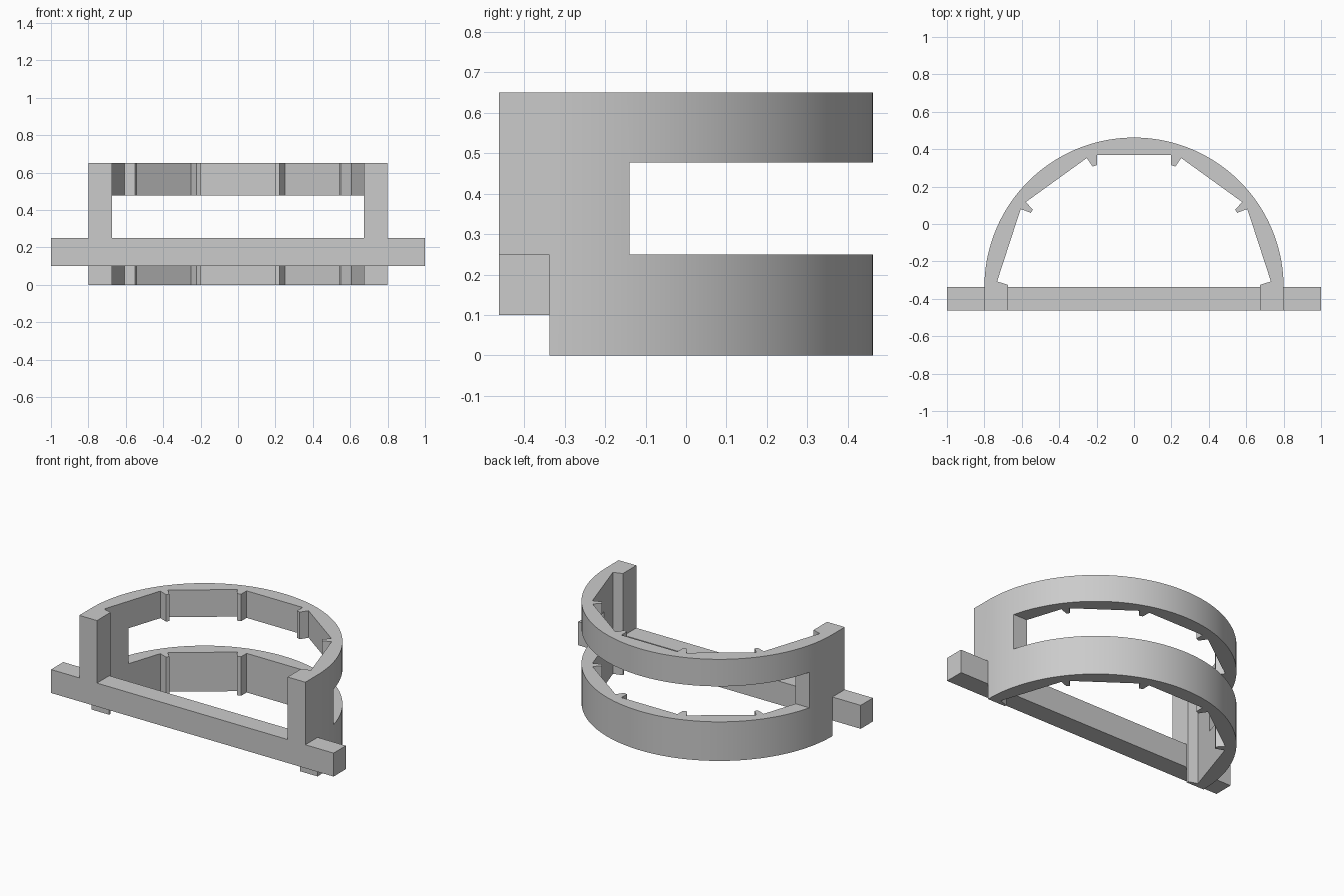
import bpy, bmesh, math

if "Cube" in bpy.data.objects:
    bpy.data.objects.remove(bpy.data.objects["Cube"], do_unlink=True)

grey = bpy.data.materials.new("light_grey")
grey.use_nodes = True
grey.diffuse_color = (0.6, 0.6, 0.6, 1)
grey.node_tree.nodes["Principled BSDF"].inputs["Base Color"].default_value = (0.6, 0.6, 0.6, 1)

FRONT, MID, RADIUS = -0.462, -0.338, 0.8
HEIGHT = 0.65


def prism(name, outline, z0, z1):
    """Extrude a closed outline in the xy plane between two heights."""
    bm = bmesh.new()
    face = bm.faces.new([bm.verts.new((x, y, z0)) for x, y in outline])
    top = bmesh.ops.extrude_face_region(bm, geom=[face])["geom"]
    for v in top:
        if isinstance(v, bmesh.types.BMVert):
            v.co.z = z1
    bmesh.ops.recalc_face_normals(bm, faces=bm.faces)
    mesh = bpy.data.meshes.new(name)
    bm.to_mesh(mesh)
    bm.free()
    mesh.materials.append(grey)
    obj = bpy.data.objects.new(name, mesh)
    bpy.context.collection.objects.link(obj)
    return obj


def box(name, x, y0, y1, z0, z1):
    return prism(name, [(-x, y0), (x, y0), (x, y1), (-x, y1)], z0, z1)


def combine(target, other, operation):
    """Apply a boolean, then discard the helper solid."""
    mod = target.modifiers.new(operation, 'BOOLEAN')
    mod.operation, mod.solver, mod.object = operation, 'EXACT', other
    bpy.context.view_layer.objects.active = target
    bpy.ops.object.modifier_apply(modifier=mod.name)
    bpy.data.objects.remove(other, do_unlink=True)


# Arched frame: round outside, straight panels and small clips inside
steps = 72
arc = [(RADIUS * math.cos(math.pi * i / steps), MID + RADIUS * math.sin(math.pi * i / steps))
       for i in range(steps + 1)]
inner = [(0.675, FRONT), (0.675, -0.325), (0.732, -0.307), (0.606, 0.08),
         (0.552, 0.06), (0.54, 0.077), (0.579, 0.117), (0.252, 0.353),
         (0.222, 0.307), (0.198, 0.315), (0.198, 0.37)]
left_inner = [(-x, y) for x, y in inner]
outline = [(RADIUS, FRONT)] + arc + [(-RADIUS, FRONT)] + left_inner + inner[::-1]
frame = prism("arched_frame", outline, 0, HEIGHT)

# Window between the two bands, and clearance under the front posts
combine(frame, box("window_cutter", 1.2, -0.14, 0.8, 0.25, 0.477), 'DIFFERENCE')
combine(frame, box("post_cutter", 1.2, -0.8, MID, -0.2, 0.1), 'DIFFERENCE')

# Front crossbar
combine(frame, box("front_crossbar", 1.0, FRONT, MID, 0.1, 0.25), 'UNION')

# Smooth the outer curve only
bpy.ops.object.select_all(action='DESELECT')
frame.select_set(True)
bpy.context.view_layer.objects.active = frame
bpy.ops.object.shade_smooth_by_angle(angle=math.radians(10))
